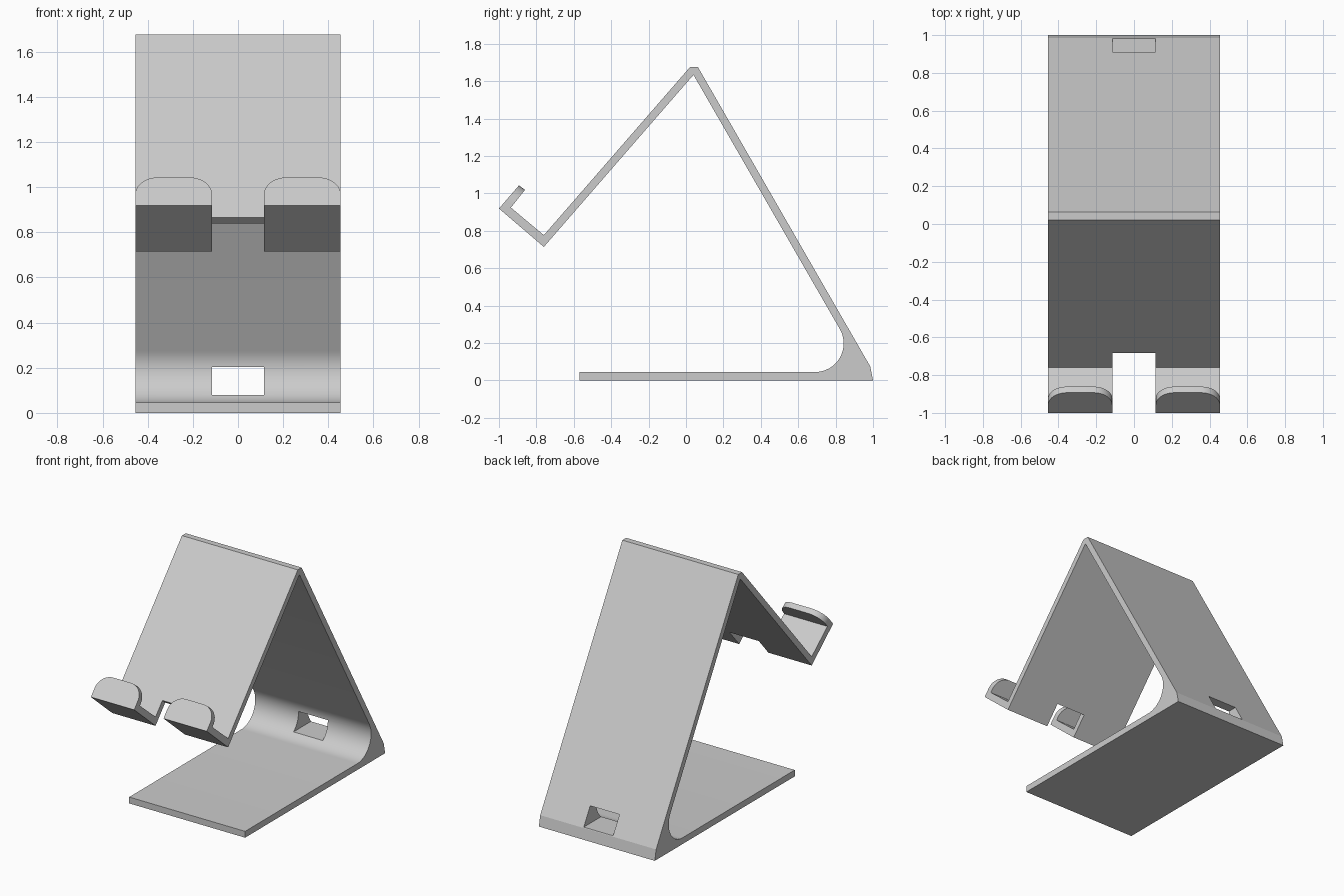
import bpy, bmesh
from math import sin, cos, radians

if "Cube" in bpy.data.objects:
    bpy.data.objects.remove(bpy.data.objects["Cube"])

HALF = 0.455   # half width of the stand
SLOT = 0.115   # half width of the openings


def prism(name, profile, half):
    """Extrude a closed (y, z) profile symmetrically along x."""
    bm = bmesh.new()
    face = bm.faces.new([bm.verts.new((-half, y, z)) for y, z in profile])
    ext = bmesh.ops.extrude_face_region(bm, geom=[face])["geom"]
    moved = [v for v in ext if isinstance(v, bmesh.types.BMVert)]
    bmesh.ops.translate(bm, verts=moved, vec=(2 * half, 0, 0))
    bmesh.ops.recalc_face_normals(bm, faces=bm.faces)
    mesh = bpy.data.meshes.new(name)
    bm.to_mesh(mesh)
    bm.free()
    obj = bpy.data.objects.new(name, mesh)
    bpy.context.collection.objects.link(obj)
    return obj


# Side profile: base, back leg, front rest, hooked lip, inner fillet
fillet = [(0.69 + 0.153 * cos(radians(a)), 0.198 + 0.153 * sin(radians(a)))
          for a in [29.8 - i * 119.8 / 16 for i in range(17)]]
profile = [(-0.57, 0), (1.0, 0), (0.985, 0.075), (0.064, 1.675), (0.021, 1.675),
           (-0.76, 0.777), (-0.936, 0.924), (-0.861, 1.019), (-0.893, 1.043),
           (-1.0, 0.919), (-0.76, 0.714), (0.04, 1.634)] + fillet + [(-0.57, 0.045)]
stand = prism("phone_stand", profile, HALF)


# Cable slot through lip and rest, cut square to the rest
def rest_point(n, p):
    return (-0.684 + 0.755 * n + 0.656 * p, 0.865 - 0.656 * n + 0.755 * p)


slot = prism("slot_cutter", [rest_point(*c) for c in
             [(0.2, 0), (-0.1, 0), (-0.1, 0.1), (-0.6, 0.1), (-0.6, -0.5), (0.2, -0.5)]], SLOT)
# Cable hole through the back leg
hole = prism("hole_cutter", [(0.6, 0.08), (1.2, 0.08), (1.2, 0.204), (0.6, 0.204)], SLOT)

for cutter in (slot, hole):
    cutter.hide_render = True
    mod = stand.modifiers.new(cutter.name, "BOOLEAN")
    mod.operation = "DIFFERENCE"
    mod.solver = "EXACT"
    mod.object = cutter
bpy.context.view_layer.update()
deps = bpy.context.evaluated_depsgraph_get()
stand_mesh = bpy.data.meshes.new_from_object(stand.evaluated_get(deps))
stand.modifiers.clear()
stand.data = stand_mesh
for cutter in (slot, hole):
    bpy.data.objects.remove(cutter)

# Round the upper corners of both lip tabs
bm = bmesh.new()
bm.from_mesh(stand_mesh)
corners = []
for e in bm.edges:
    a, b = (v.co for v in e.verts)
    mid = (a + b) / 2
    if abs(a.x - b.x) < 1e-3 and abs(mid.y + 0.877) < 0.01 and abs(mid.z - 1.031) < 0.01:
        corners.append(e)
bmesh.ops.bevel(bm, geom=corners, offset=0.1, offset_type="OFFSET",
                segments=10, profile=0.5, affect="EDGES")
bm.to_mesh(stand_mesh)
bm.free()

# Smooth only the curved surfaces
bpy.ops.object.select_all(action="DESELECT")
stand.select_set(True)
bpy.context.view_layer.objects.active = stand
bpy.ops.object.shade_smooth_by_angle(angle=radians(15))
